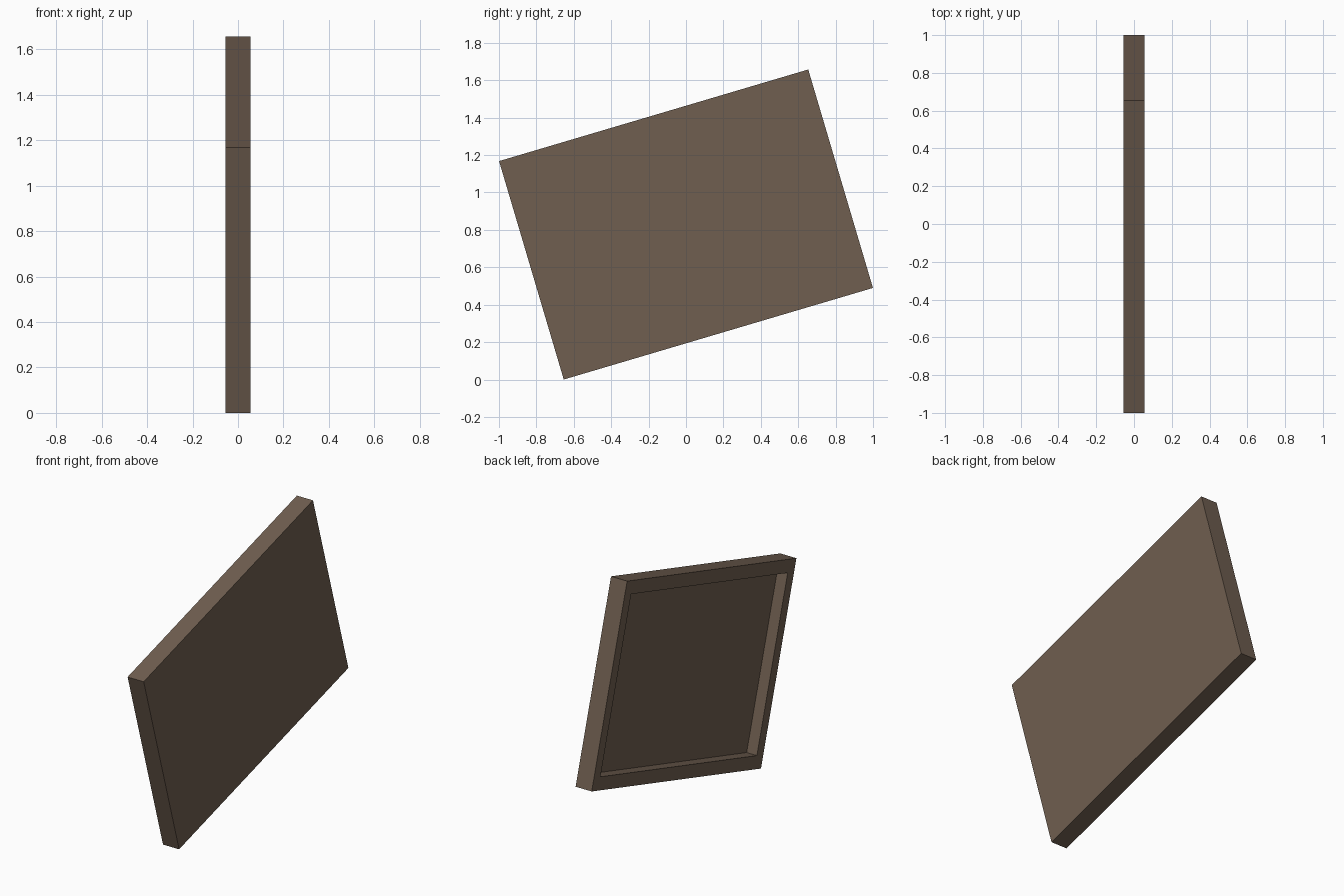
import bpy, bmesh, math
from mathutils import Matrix

if "Cube" in bpy.data.objects:
    bpy.data.objects.remove(bpy.data.objects["Cube"])

LENGTH, HEIGHT, THICK = 1.724, 1.218, 0.11   # slab size along y, z, x
RIM_Y, RIM_Z, DEPTH = 0.065, 0.08, 0.07      # rim widths and recess depth
TILT = math.radians(16.5)

mat = bpy.data.materials.new("dark brown wood")
mat.diffuse_color = (0.16, 0.113, 0.08, 1)
mat.use_nodes = True
mat.node_tree.nodes["Principled BSDF"].inputs["Base Color"].default_value = mat.diffuse_color

# Slab
bm = bmesh.new()
bmesh.ops.create_cube(bm, size=1)
bmesh.ops.scale(bm, vec=(THICK, LENGTH, HEIGHT), verts=bm.verts)

# Rim: inset the -x face, then set the opening size
bm.normal_update()
face = min(bm.faces, key=lambda f: f.normal.x)
bmesh.ops.inset_individual(bm, faces=[face], thickness=0.05)
for v in face.verts:
    v.co.y = math.copysign(LENGTH / 2 - RIM_Y, v.co.y)
    v.co.z = math.copysign(HEIGHT / 2 - RIM_Z, v.co.z)

# Recess: push the opening inwards
floor = bmesh.ops.extrude_discrete_faces(bm, faces=[face])["faces"][0]
bmesh.ops.translate(bm, vec=(DEPTH, 0, 0), verts=floor.verts)

# Tilt and stand on the ground
bmesh.ops.transform(bm, matrix=Matrix.Rotation(TILT, 4, 'X'), verts=bm.verts)
low = min(v.co.z for v in bm.verts)
bmesh.ops.translate(bm, vec=(0, 0, -low), verts=bm.verts)
bmesh.ops.recalc_face_normals(bm, faces=bm.faces)

mesh = bpy.data.meshes.new("tilted_frame")
bm.to_mesh(mesh)
bm.free()
mesh.materials.append(mat)
bpy.context.collection.objects.link(bpy.data.objects.new("tilted_frame", mesh))
